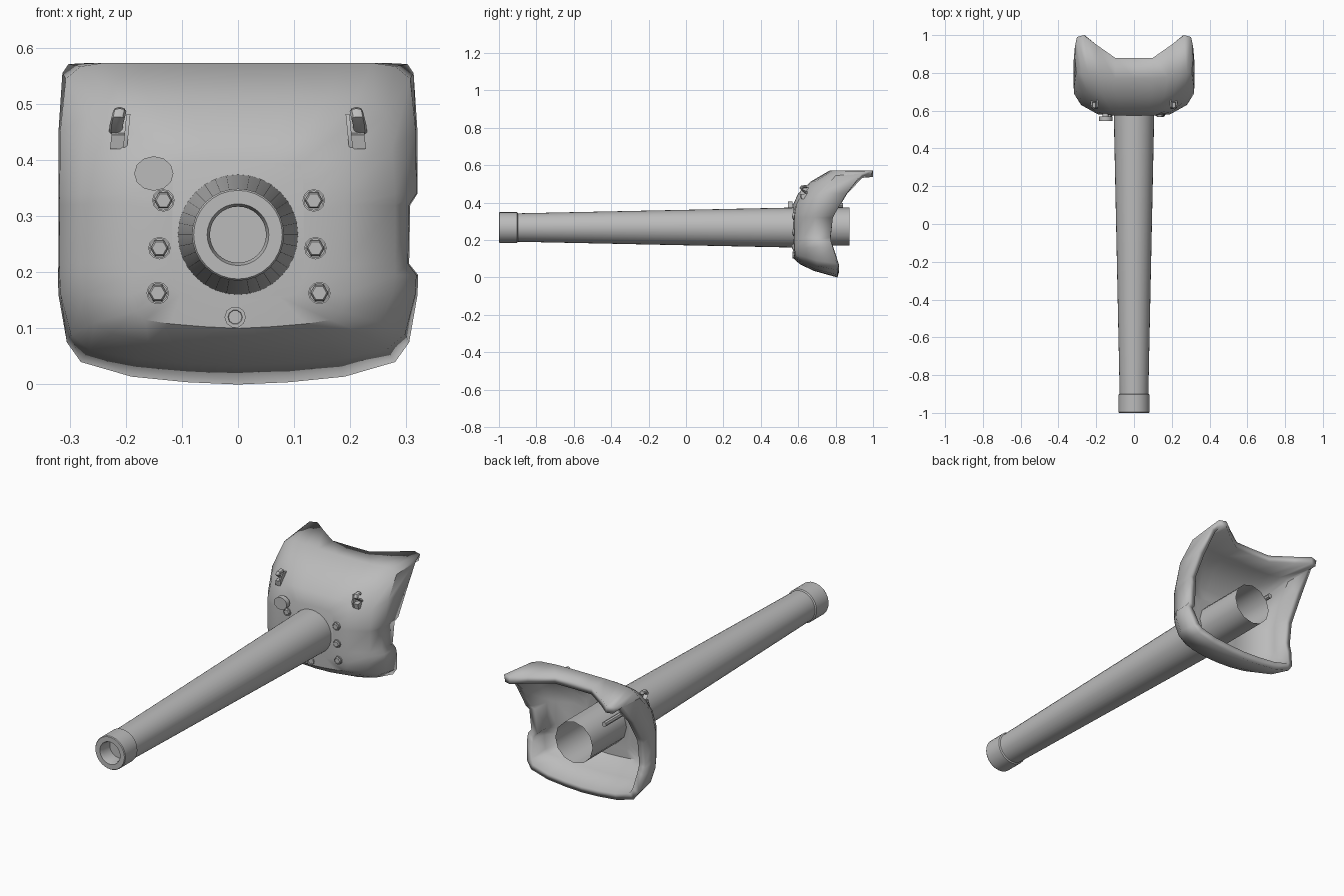
import bpy, bmesh, math
from mathutils import Vector, Matrix

if "Cube" in bpy.data.objects:
    bpy.data.objects.remove(bpy.data.objects["Cube"])

grey = bpy.data.materials.new("gun_grey")
grey.diffuse_color = (0.5, 0.5, 0.5, 1)
grey.use_nodes = True
grey.node_tree.nodes["Principled BSDF"].inputs["Base Color"].default_value = grey.diffuse_color
AXIS_Z = 0.267


def finish(name, bm, angle=35):
    bmesh.ops.recalc_face_normals(bm, faces=bm.faces)
    me = bpy.data.meshes.new(name)
    bm.to_mesh(me)
    bm.free()
    ob = bpy.data.objects.new(name, me)
    bpy.context.collection.objects.link(ob)
    me.materials.append(grey)
    bpy.ops.object.select_all(action='DESELECT')
    ob.select_set(True)
    bpy.context.view_layer.objects.active = ob
    bpy.ops.object.shade_smooth_by_angle(angle=math.radians(angle))
    return ob


def turned(name, profile, x, z, sides, squash=1.0, tilt=None):
    """Revolve (radius, y) points about the y direction; radius 0 closes an end."""
    bm = bmesh.new()
    rings = []
    for r, y in profile:
        if r == 0:
            rings.append([bm.verts.new((x, y, z))] * sides)
            continue
        rings.append([bm.verts.new((x + r * math.cos(a), y, z + squash * r * math.sin(a)))
                      for a in (2 * math.pi * i / sides for i in range(sides))])
    for a, b in zip(rings, rings[1:]):
        for i in range(sides):
            j = (i + 1) % sides
            bm.faces.new(list(dict.fromkeys((a[i], a[j], b[j], b[i]))))
    if tilt:
        bmesh.ops.rotate(bm, verts=bm.verts, cent=(x, profile[-1][1], z),
                         matrix=Matrix.Rotation(tilt, 3, 'Z'))
    return finish(name, bm)


# Mantlet shell: half outlines from top centre to bottom centre, rim to face
rim = [(0, .878, .573), (.10, .88, .573), (.20, .95, .573), (.265, 1.0, .573), (.302, .99, .571),
       (.313, .94, .555), (.32, .86, .45), (.32, .795, .34), (.32, .785, .32), (.32, .772, .215),
       (.321, .775, .195), (.32, .785, .16), (.305, .805, .075), (.28, .81, .04), (.19, .81, .014),
       (.09, .81, .004), (0, .81, 0)]
shoulder = [(0, .77, .573), (.10, .77, .573), (.18, .775, .573), (.24, .785, .573), (.28, .80, .567),
            (.307, .80, .545), (.317, .72, .45), (.318, .69, .34), (.318, .69, .32), (.318, .69, .215),
            (.318, .69, .195), (.316, .69, .16), (.298, .70, .09), (.265, .70, .062), (.18, .69, .045),
            (.09, .685, .037), (0, .685, .035)]
middle = [(0, .67, .515), (.09, .67, .515), (.16, .675, .513), (.21, .685, .51), (.245, .695, .50),
          (.265, .69, .48), (.275, .655, .42), (.28, .632, .34), (.28, .63, .32), (.28, .63, .215),
          (.28, .63, .195), (.275, .632, .16), (.255, .635, .11), (.225, .635, .09), (.16, .62, .077),
          (.08, .612, .072), (0, .61, .07)]
face = [(0, .60, .45), (.07, .60, .45), (.12, .602, .45), (.15, .605, .445), (.17, .61, .44),
        (.185, .607, .425), (.19, .59, .39), (.19, .582, .34), (.19, .58, .32), (.19, .58, .215),
        (.19, .58, .195), (.19, .58, .16), (.185, .583, .13), (.165, .583, .115), (.12, .58, .108),
        (.06, .578, .103), (0, .577, .10)]
inner = [(x * .62, .575, AXIS_Z + (z - AXIS_Z) * .7) for x, y, z in face]

bm = bmesh.new()
loops = []
for k, half in enumerate((rim, shoulder, middle, face, inner)):
    right = [Vector(p) for p in half]
    left = [Vector((-x, y, z)) for x, y, z in half[-2:0:-1]]
    if k < 2:  # notch in the right cheek only
        right[8].x -= .013
        right[9].x -= .015
    loops.append([bm.verts.new(p) for p in right + left])
for a, b in zip(loops, loops[1:]):
    n = len(a)
    for i in range(n):
        bm.faces.new((a[i], a[(i + 1) % n], b[(i + 1) % n], b[i]))
bm.faces.new(loops[-1])
mantlet = finish("mantlet", bm, 40)
solid = mantlet.modifiers.new("wall", 'SOLIDIFY')
solid.thickness = .035
solid.offset = -1

# Barrel with muzzle collar and bore
turned("barrel", [(0, -.93), (.05, -.93), (.05, -.985), (.055, -1), (.079, -1), (.082, -.996),
                  (.082, -.903), (.076, -.899), (.107, .578)], 0, AXIS_Z, 32)
# Open sleeve behind the mantlet
turned("rear_sleeve", [(.102, .59), (.102, .875)], 0, .272, 12)

# Machine gun port: disc, stem and the rod behind
turned("port_disc", [(0, .545), (.035, .545), (.035, .57), (.016, .57), (.016, .60)], -.15, .376, 12, .88)
turned("port_rod", [(.012, .60), (.012, .84), (0, .84)], -.14, .385, 8)

# Hexagonal bolts in collars
for i, (x, z) in enumerate([(-.133, .328), (-.14, .243), (-.143, .163),
                            (.135, .328), (.138, .243), (.145, .163)]):
    turned(f"bolt_collar_{i}", [(.020, .59), (.020, .571), (.017, .571), (.017, .576)], x, z, 12)
    turned(f"bolt_{i}", [(0, .567), (.013, .567), (.016, .571), (.016, .59)], x, z, 6)
turned("lower_plug", [(0, .572), (.012, .572), (.013, .569), (.019, .569), (.019, .59)], -.005, .12, 10)

# Lifting hooks: a raised fin, a foot plate and a curled horn on each side
for side, tag in ((-1, "left"), (1, "right")):
    bm = bmesh.new()
    outline = [(.615, .422), (.608, .45), (.62, .482), (.66, .482), (.66, .422)]
    for x0, x1, pts in ((.192, .199, outline),
                        (.199, .222, [(.618, .42), (.613, .445), (.65, .45), (.65, .42)])):
        a = [bm.verts.new((side * (x0 + (z - .42) * -.1 + .006), y, z)) for y, z in pts]
        b = [bm.verts.new((side * (x1 + (z - .42) * -.1 + .006), y, z)) for y, z in pts]
        bm.faces.new(a)
        bm.faces.new(b)
        for i in range(len(a)):
            j = (i + 1) % len(a)
            bm.faces.new((a[i], a[j], b[j], b[i]))
    finish(f"{tag}_hook_bracket", bm)

    bm = bmesh.new()
    path = [(.218, .65, .45), (.217, .63, .462), (.214, .615, .474), (.211, .622, .486), (.211, .645, .486)]
    rings = []
    for x, y, z in path:
        d = math.atan2(z - .462, y - .65)  # section fans round the curl
        rings.append([bm.verts.new((side * (x + .012 * math.cos(t)),
                                    y + .009 * math.sin(t) * math.cos(d),
                                    z + .009 * math.sin(t) * math.sin(d)))
                      for t in (math.pi * i / 4 for i in range(8))])
    for a, b in zip(rings, rings[1:]):
        for i in range(8):
            bm.faces.new((a[i], a[(i + 1) % 8], b[(i + 1) % 8], b[i]))
    bm.faces.new(rings[0])
    bm.faces.new(rings[-1])
    finish(f"{tag}_hook_horn", bm)
